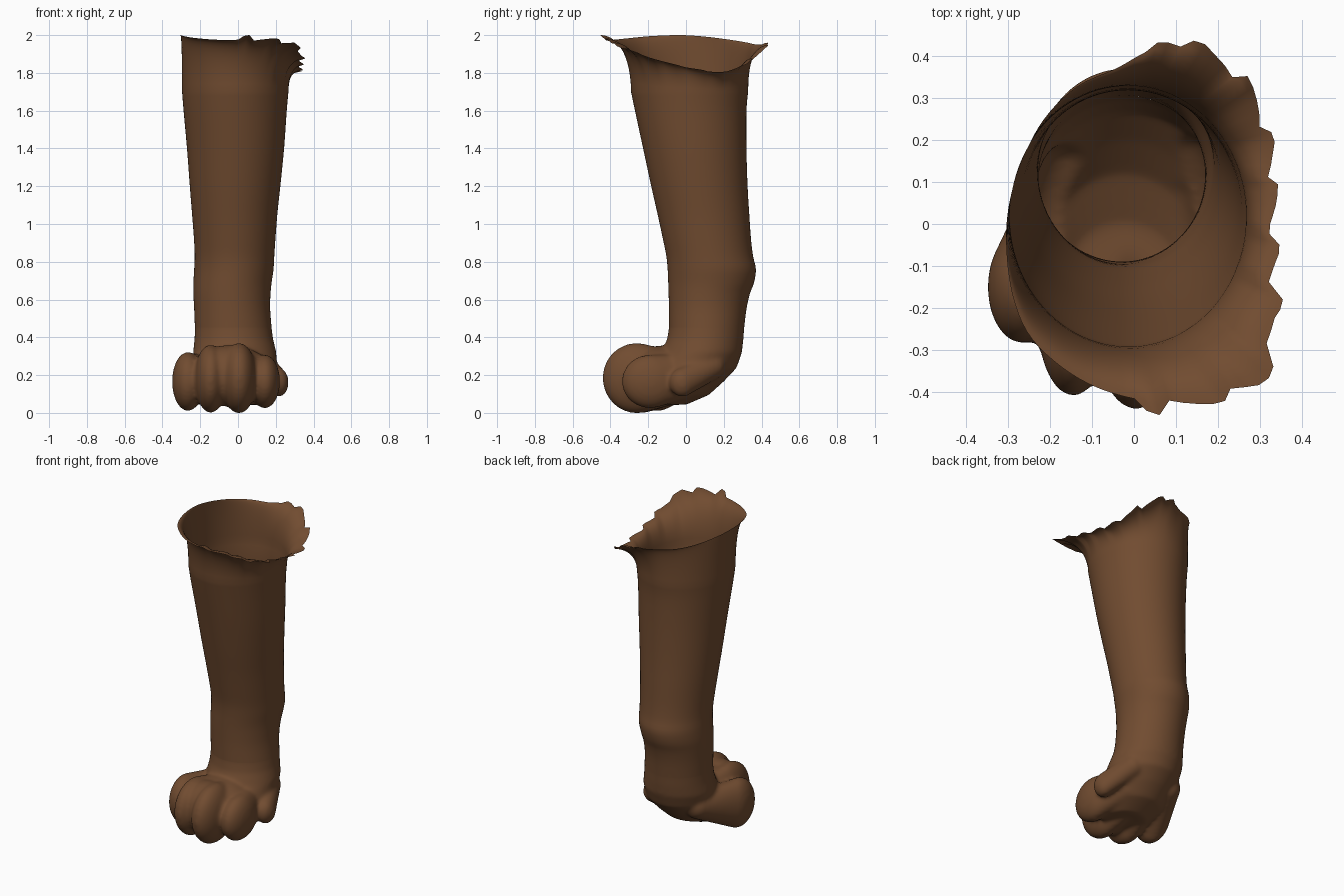
import bpy, bmesh, math, random
from mathutils import Matrix, Vector

if "Cube" in bpy.data.objects:
    bpy.data.objects.remove(bpy.data.objects["Cube"])

random.seed(4)
N = 96  # columns around the leg

fur = bpy.data.materials.new("brown_fur")
fur.diffuse_color = (0.165, 0.072, 0.030, 1)
fur.use_nodes = True
fur.node_tree.nodes["Principled BSDF"].inputs["Base Color"].default_value = fur.diffuse_color

# Leg cross-sections: z, x min, x max, y min, y max
UPPER = [(0.45, -0.228, 0.178, -0.09, 0.308), (0.55, -0.232, 0.170, -0.09, 0.320),
         (0.63, -0.236, 0.172, -0.092, 0.338), (0.69, -0.236, 0.178, -0.094, 0.360),
         (0.76, -0.232, 0.188, -0.097, 0.370), (0.83, -0.229, 0.192, -0.104, 0.355),
         (0.92, -0.233, 0.198, -0.122, 0.344), (1.05, -0.243, 0.208, -0.150, 0.335),
         (1.2, -0.255, 0.224, -0.184, 0.326), (1.4, -0.270, 0.244, -0.227, 0.320),
         (1.6, -0.288, 0.258, -0.270, 0.320), (1.7, -0.296, 0.267, -0.291, 0.329)]
LOWER = [(0.05, -0.15, 0.10, -0.24, 0.0), (0.10, -0.20, 0.15, -0.25, 0.12),
         (0.17, -0.22, 0.185, -0.25, 0.20), (0.24, -0.235, 0.205, -0.2, 0.268),
         (0.32, -0.238, 0.203, -0.13, 0.296), (0.39, -0.23, 0.186, -0.10, 0.304)]
# Torn rim control points, running around the opening
RIM = [(0.328, 0.05, 1.82), (0.312, 0.2, 1.805), (0.26, 0.335, 1.86),
       (0.12, 0.425, 1.94), (0.04, 0.415, 1.95), (-0.04, 0.372, 1.95),
       (-0.14, 0.325, 1.96), (-0.225, 0.235, 1.975), (-0.285, 0.1, 1.992),
       (-0.305, -0.03, 2.0), (-0.287, -0.18, 1.995), (-0.23, -0.29, 1.985),
       (-0.1, -0.385, 1.975), (0.07, -0.425, 1.975), (0.24, -0.395, 1.96),
       (0.305, -0.35, 1.94), (0.326, -0.22, 1.89), (0.326, -0.1, 1.855)]


def spline(p0, p1, p2, p3, t):
    """Smooth curve from p1 to p2."""
    return 0.5 * (2 * p1 + (p2 - p0) * t + (2 * p0 - 5 * p1 + 4 * p2 - p3) * t ** 2
                  + (3 * p1 - p0 - 3 * p2 + p3) * t ** 3)


def ring(z, x0, x1, y0, y1):
    cx, cy, rx, ry = (x0 + x1) / 2, (y0 + y1) / 2, (x1 - x0) / 2, (y1 - y0) / 2
    return [Vector((cx + rx * math.cos(2 * math.pi * i / N),
                    cy + ry * math.sin(2 * math.pi * i / N), z)) for i in range(N)]


def rim_point(i):
    """Rim position on column i, interpolated by angle, with torn teeth on the right."""
    a = 2 * math.pi * i / N
    n = len(RIM)
    pts = [Vector(p) for p in RIM]
    angs = [math.atan2(p.y, p.x) % (2 * math.pi) for p in pts]
    for k in range(n):
        span = (angs[(k + 1) % n] - angs[k]) % (2 * math.pi)
        off = (a - angs[k]) % (2 * math.pi)
        if off <= span:
            p = spline(pts[k - 1], pts[k], pts[(k + 1) % n], pts[(k + 2) % n], off / span)
            break
    deg = (math.degrees(a) + 180) % 360 - 180
    if -88 < deg < 84:
        tooth = (-0.006, 0.004, 0.012, 0.022, 0.028)[i % 5] * random.uniform(0.6, 1.2)
        p += Vector((p.x, p.y, 0)).normalized() * tooth
        p.z += tooth * (0.8 if abs(deg) > 50 else 0.1)
    return p


def loft(bm, rings, capped):
    rows = [[bm.verts.new(p) for p in r] for r in rings]
    for a, b in zip(rows, rows[1:]):
        for i in range(N):
            j = (i + 1) % N
            bm.faces.new((a[i], a[j], b[j], b[i]))
    if capped:
        bm.faces.new(rows[0][::-1])
        bm.faces.new(rows[-1])


def finish(bm, name):
    me = bpy.data.meshes.new(name)
    bm.to_mesh(me)
    bm.free()
    me.materials.append(fur)
    ob = bpy.data.objects.new(name, me)
    bpy.context.collection.objects.link(ob)
    for f in me.polygons:
        f.use_smooth = True
    return ob


# Leg: open tube that flares out into the torn rim
bm = bmesh.new()
prof = [Vector(r) for r in UPPER]
rings = []
for k in range(len(prof) - 1):
    for t in (0, 0.33, 0.67):
        rings.append(ring(*spline(prof[max(k - 1, 0)], prof[k], prof[k + 1],
                                  prof[min(k + 2, len(prof) - 1)], t)))
top = ring(*UPPER[-1])
rings.append(top)
edge = [rim_point(i) for i in range(N)]
for k in range(1, 13):
    s = k / 12
    flare, rise = s ** 1.8, 1 - (1 - s) ** 1.9
    rings.append([Vector((p.x + (e.x - p.x) * flare, p.y + (e.y - p.y) * flare,
                          p.z + (e.z - p.z) * rise)) for p, e in zip(top, edge)])
loft(bm, rings, False)
finish(bm, "leg")

# Paw: heel, toes and thumb fused into one skin
bm = bmesh.new()
loft(bm, [ring(*r) for r in LOWER + UPPER[:4]], True)


def blob(centre, radii):
    m = Matrix.Translation(centre) @ Matrix.Diagonal((*radii, 1))
    bmesh.ops.create_uvsphere(bm, u_segments=40, v_segments=24, radius=1, matrix=m)


def digit(root, root_r, tip, tip_r):
    """Row of blobs growing from the heel to the fingertip."""
    for k in range(10):
        t = k / 9
        blob(Vector(root).lerp(Vector(tip), t), Vector(root_r).lerp(Vector(tip_r), t))


blob((-0.03, -0.13, 0.215), (0.20, 0.19, 0.14))    # knuckles
blob((-0.055, -0.235, 0.20), (0.18, 0.15, 0.158))  # web between the toes
DIGITS = [  # root, root radii, tip, tip radii
    ((-0.16, 0.11, 0.22), (0.08, 0.08, 0.08), (-0.265, -0.15, 0.17), (0.084, 0.135, 0.152)),
    ((-0.10, 0.03, 0.20), (0.08, 0.10, 0.11), (-0.145, -0.23, 0.185), (0.085, 0.18, 0.176)),
    ((-0.02, 0.0, 0.19), (0.09, 0.10, 0.12), (0.005, -0.26, 0.188), (0.095, 0.182, 0.182)),
    ((0.08, 0.03, 0.20), (0.08, 0.10, 0.11), (0.142, -0.19, 0.17), (0.08, 0.15, 0.138)),
    ((0.125, 0.14, 0.25), (0.07, 0.07, 0.07), (0.215, -0.02, 0.165), (0.053, 0.068, 0.075)),
]
for d in DIGITS:
    digit(*d)
paw = finish(bm, "paw")
mod = paw.modifiers.new("fuse", 'REMESH')
mod.mode = 'VOXEL'
mod.voxel_size = 0.011
mod.use_smooth_shade = True
mod = paw.modifiers.new("soften", 'SMOOTH')
mod.factor = 0.5
mod.iterations = 10
bpy.context.view_layer.objects.active = paw
for name in ("fuse", "soften"):
    bpy.ops.object.modifier_apply(modifier=name)

# Open the paw where it meets the leg
bm = bmesh.new()
bm.from_mesh(paw.data)
bmesh.ops.bisect_plane(bm, geom=bm.verts[:] + bm.edges[:] + bm.faces[:],
                       plane_co=(0, 0, 0.452), plane_no=(0, 0, 1), clear_outer=True)
low = min(v.co.z for v in bm.verts)
for v in bm.verts:  # rest the sole on the ground
    v.co.z -= low * max(0, 1 - v.co.z / 0.3)
bm.to_mesh(paw.data)
bm.free()
for f in paw.data.polygons:
    f.use_smooth = True
if not paw.data.materials:
    paw.data.materials.append(fur)
